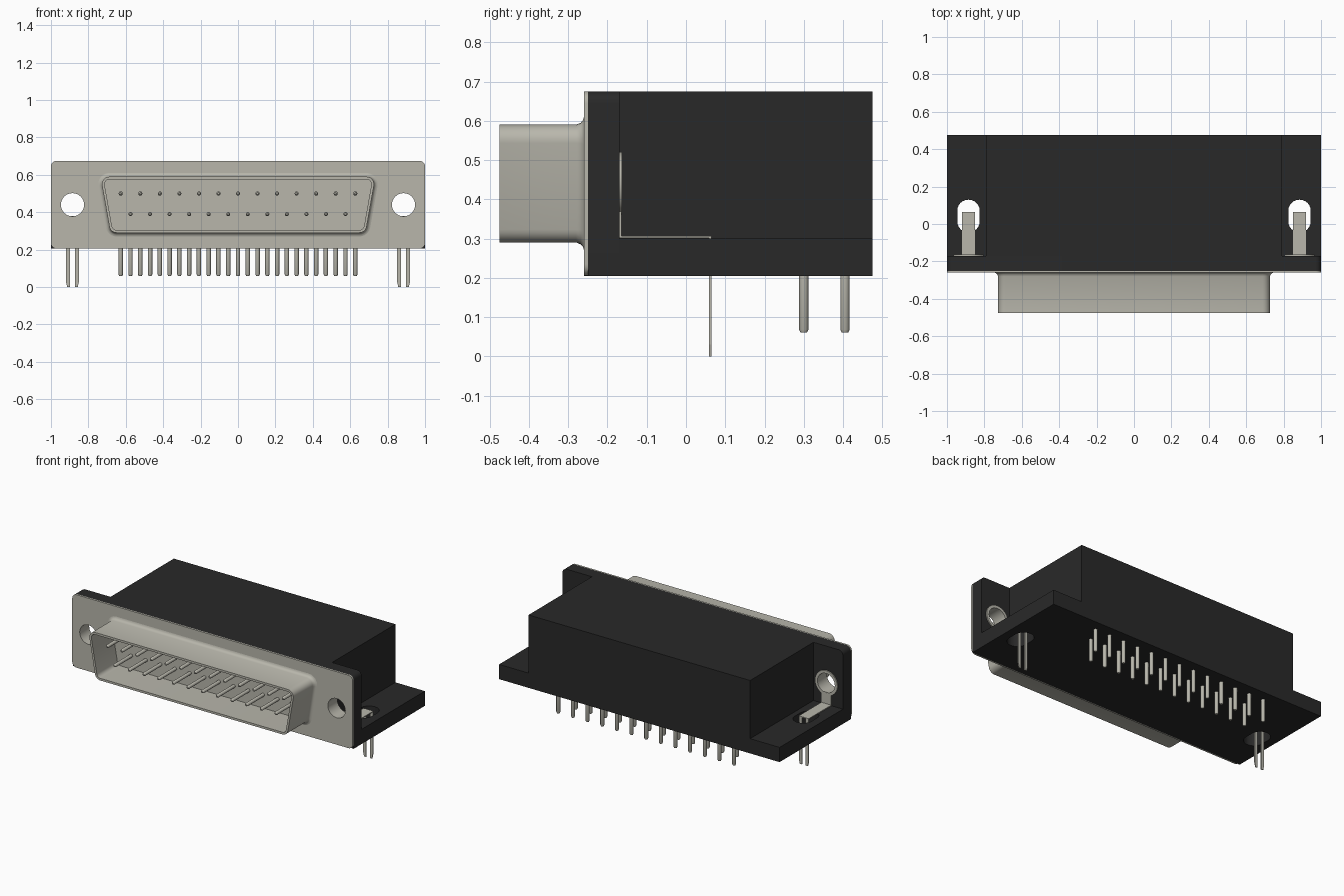
import bpy, bmesh, math

if "Cube" in bpy.data.objects:
    bpy.data.objects.remove(bpy.data.objects["Cube"], do_unlink=True)


def material(name, rgb, metallic=0.0):
    m = bpy.data.materials.new(name)
    m.use_nodes = True
    m.diffuse_color = (*rgb, 1)
    m.node_tree.nodes["Principled BSDF"].inputs["Base Color"].default_value = (*rgb, 1)
    return m


BLACK = material("black plastic", (0.022, 0.022, 0.022))
METAL = material("warm grey metal", (0.48, 0.47, 0.41))


def loft(name, rings, mat, cap_start=True, cap_end=True, closed=False):
    """Skin a list of equal-length 3D rings."""
    bm = bmesh.new()
    loops = [[bm.verts.new(p) for p in ring] for ring in rings]
    pairs = list(zip(loops, loops[1:]))
    if closed:
        pairs.append((loops[-1], loops[0]))
    for a, b in pairs:
        n = len(a)
        for i in range(n):
            bm.faces.new((a[i], a[(i + 1) % n], b[(i + 1) % n], b[i]))
    if cap_start and not closed:
        bm.faces.new(loops[0])
    if cap_end and not closed:
        bm.faces.new(loops[-1])
    bmesh.ops.recalc_face_normals(bm, faces=bm.faces)
    me = bpy.data.meshes.new(name)
    bm.to_mesh(me)
    bm.free()
    me.materials.append(mat)
    ob = bpy.data.objects.new(name, me)
    bpy.context.collection.objects.link(ob)
    return ob


def along_y(pts, y):
    return [(u, y, v) for u, v in pts]


def along_z(pts, z):
    return [(u, v, z) for u, v in pts]


def prism(name, pts, lo, hi, mat, axis=along_y):
    return loft(name, [axis(pts, lo), axis(pts, hi)], mat)


def box(name, x0, x1, y0, y1, z0, z1, mat):
    return prism(name, [(x0, z0), (x1, z0), (x1, z1), (x0, z1)], y0, y1, mat)


def circle(cx, cy, r, n=32):
    return [(cx + r * math.cos(2 * math.pi * i / n), cy + r * math.sin(2 * math.pi * i / n))
            for i in range(n)]


def rounded(corners, radii, grow=0.0, seg=6):
    """Round a counter-clockwise convex outline, then offset it by grow."""
    out, n = [], len(corners)
    for i, (x, y) in enumerate(corners):
        r = radii[i]
        if r == 0:
            out.append((x, y))
            continue
        (px, py), (qx, qy) = corners[i - 1], corners[(i + 1) % n]
        a0 = math.atan2(y - py, x - px) - math.pi / 2
        a1 = math.atan2(qy - y, qx - x) - math.pi / 2
        turn = (a1 - a0) % (2 * math.pi)
        mid, d = a0 + turn / 2, r / math.cos(turn / 2)
        cx, cy = x - d * math.cos(mid), y - d * math.sin(mid)
        out += [(cx + (r + grow) * math.cos(a0 + turn * k / seg),
                 cy + (r + grow) * math.sin(a0 + turn * k / seg)) for k in range(seg + 1)]
    return out


def cut(ob, cutters):
    for c in cutters:
        c.hide_render = True
        mod = ob.modifiers.new("cut", 'BOOLEAN')
        mod.operation, mod.solver, mod.object = 'DIFFERENCE', 'EXACT', c
        bpy.context.view_layer.objects.active = ob
        bpy.ops.object.modifier_apply(modifier=mod.name)
        bpy.data.objects.remove(c, do_unlink=True)


def smooth(objs):
    bpy.ops.object.select_all(action='DESELECT')
    for o in objs:
        o.select_set(True)
    bpy.context.view_layer.objects.active = objs[0]
    bpy.ops.object.shade_smooth_by_angle(angle=math.radians(35))


HX, HZ = 0.885, 0.44                 # mounting hole centre
BOTTOM, TOP, SHELF = 0.205, 0.675, 0.30
outline = [(-1, BOTTOM), (1, BOTTOM), (1, TOP), (-1, TOP)]

# Plastic housing: flange, shelf and rear block
flange = prism("housing_flange", rounded(outline, [0, 0, 0.03, 0.03]), -0.25, -0.17, BLACK)
cut(flange, [prism("hole_cutter", circle(s * HX, HZ, 0.067), -0.4, 0.0, BLACK) for s in (-1, 1)])
shelf = box("housing_shelf", -1, 1, -0.17, 0.475, BOTTOM, SHELF, BLACK)
slots = []
for s in (-1, 1):
    x = s * HX
    pts = rounded([(x - .06, -.045), (x + .06, -.045), (x + .06, .13), (x - .06, .13)], [0.059] * 4)
    slots.append(prism("slot_cutter", pts, 0.1, 0.4, BLACK, along_z))
cut(shelf, slots)
box("housing_block", -0.79, 0.79, -0.17, 0.475, SHELF, TOP, BLACK)

# Metal face plate
plate = prism("face_plate", rounded(outline, [0.03] * 4), -0.26, -0.25, METAL)
cut(plate, [prism("hole_cutter", circle(s * HX, HZ, 0.062), -0.4, 0.0, METAL) for s in (-1, 1)])

# Hollow D-shaped shell with a flared root and a floor
trapezoid = [(-0.682, 0.29), (0.682, 0.29), (0.735, 0.59), (-0.735, 0.59)]
section = [(-0.26, 0.02), (-0.262, 0.012), (-0.268, 0.005), (-0.28, 0),
           (-0.475, 0), (-0.475, -0.014), (-0.266, -0.014)]
shell = loft("connector_shell",
             [along_y(rounded(trapezoid, [0.04] * 4, g), y) for y, g in section],
             METAL, cap_start=False)

# Contact pins inside the shell and solder pins below, sharing one mesh per kind
contact = loft("contact_pin", [along_y(circle(0, 0, r, 12), y) for y, r in
                               ((-0.26, 0.011), (-0.43, 0.011), (-0.437, 0.009), (-0.441, 0.005))], METAL)
solder = loft("solder_pin", [along_z(circle(0, 0, r, 12), z) for z, r in
                             ((0.22, 0.012), (0.068, 0.012), (0.06, 0.008))], METAL)
smooth([flange, shelf, plate, shell, contact, solder])
for count, z, y in ((13, 0.50, 0.405), (12, 0.39, 0.30)):
    for i in range(count):
        x = (i - (count - 1) / 2) * 0.1045
        for source, place in ((contact, (x, 0, z)), (solder, (x, y, 0))):
            pin = source.copy()
            pin.location = place
            bpy.context.collection.objects.link(pin)
for source in (contact, solder):
    bpy.data.objects.remove(source, do_unlink=True)

# Board locks: hole lining, washer, bent strap and two prongs on each side
for s, side in ((1, "left"), (-1, "right")):
    x = s * HX
    profile = [(-0.25, 0.062), (-0.25, 0.067), (-0.17, 0.067), (-0.17, 0.08),
               (-0.163, 0.08), (-0.163, 0.062)]
    eyelet = loft(f"{side}_lock_eyelet", [along_y(circle(x, HZ, r), y) for y, r in profile],
                  METAL, closed=True)
    smooth([eyelet])
    box(f"{side}_lock_upright", x - .035, x + .035, -0.1695, -0.164, 0.301, 0.381, METAL)
    box(f"{side}_lock_strap", x - .035, x + .035, -0.1695, 0.065, 0.301, 0.307, METAL)
    for k in (-1, 1):
        a, b = x + k * 0.035, x + k * 0.014
        tip = [(a, 0.303), (a, 0.03), (a - k * 0.007, 0), (b, 0), (b, 0.303)]
        prism(f"{side}_lock_prong", tip, 0.059, 0.065, METAL)
